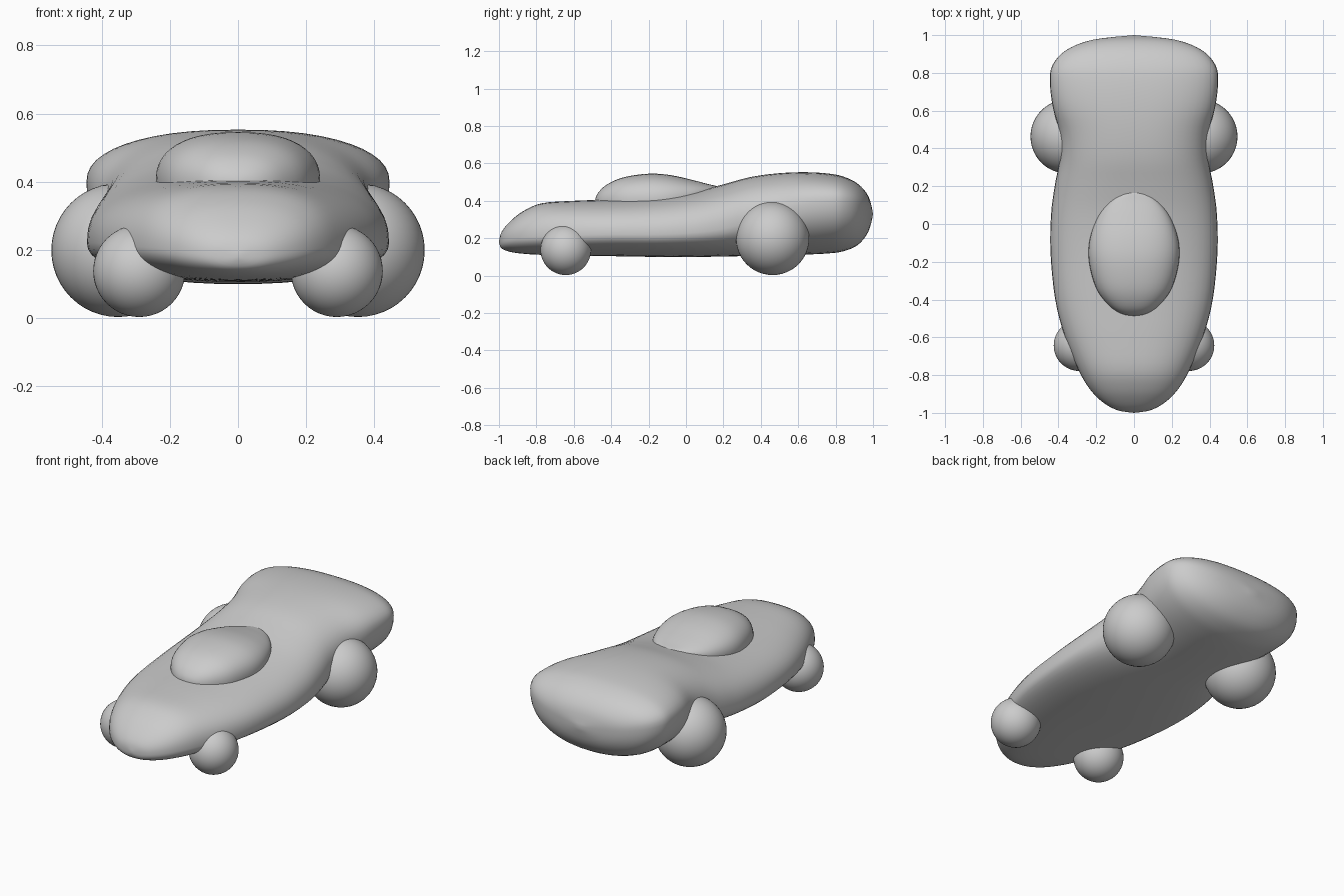
import bpy, bmesh, math

if "Cube" in bpy.data.objects:
    bpy.data.objects.remove(bpy.data.objects["Cube"])

grey = bpy.data.materials.new("plain grey")
grey.diffuse_color = (0.6, 0.6, 0.6, 1)
grey.use_nodes = True
grey.node_tree.nodes["Principled BSDF"].inputs["Base Color"].default_value = grey.diffuse_color


def smooth_rows(rows, steps):
    """Catmull-Rom interpolation of section rows."""
    out = []
    n = len(rows)
    for i in range(n - 1):
        p0, p1, p2, p3 = (rows[max(0, min(n - 1, i + k))] for k in (-1, 0, 1, 2))
        for s in range(steps):
            t = s / steps
            out.append([0.5 * (2 * b + (c - a) * t + (2 * a - 5 * b + 4 * c - d) * t * t
                               + (3 * b - a - 3 * c + d) * t ** 3)
                        for a, b, c, d in zip(p0, p1, p2, p3)])
    out.append(list(rows[-1]))
    return out


def finish(name, bm):
    bmesh.ops.recalc_face_normals(bm, faces=bm.faces)
    for f in bm.faces:
        f.smooth = True
    me = bpy.data.meshes.new(name)
    bm.to_mesh(me)
    bm.free()
    me.materials.append(grey)
    ob = bpy.data.objects.new(name, me)
    bpy.context.collection.objects.link(ob)
    return ob


def loft(name, rows, power_top, power_low, seg=48, steps=4):
    """Rows: y, half width, top z, widest z, bottom z. Ends close to a point."""
    bm = bmesh.new()
    rows = smooth_rows(rows, steps)
    rings = []
    for y, w, top, mid, low in rows[1:-1]:
        ring = []
        for k in range(seg):
            a = 2 * math.pi * k / seg
            c, s = math.cos(a), math.sin(a)
            e = 2 / (power_top if s >= 0 else power_low)
            h = top - mid if s >= 0 else mid - low
            ring.append(bm.verts.new((math.copysign(abs(c) ** e, c) * w, y,
                                      mid + math.copysign(abs(s) ** e, s) * h)))
        rings.append(ring)
    for r0, r1 in zip(rings, rings[1:]):
        for k in range(seg):
            j = (k + 1) % seg
            bm.faces.new((r0[k], r0[j], r1[j], r1[k]))
    for ring, row in ((rings[0], rows[0]), (rings[-1], rows[-1])):
        tip = bm.verts.new((0, row[0], row[3]))
        for k in range(seg):
            bm.faces.new((ring[k], ring[(k + 1) % seg], tip))
    return finish(name, bm)


# Body shell: pointed nose, pinched waist, wide raised tail
loft("body", [
    (-1.00, 0.00, 0.185, 0.18, 0.175),
    (-0.985, 0.09, 0.235, 0.185, 0.145),
    (-0.94, 0.17, 0.29, 0.195, 0.127),
    (-0.87, 0.237, 0.345, 0.205, 0.117),
    (-0.77, 0.295, 0.387, 0.21, 0.111),
    (-0.60, 0.365, 0.40, 0.215, 0.107),
    (-0.40, 0.417, 0.408, 0.22, 0.104),
    (-0.15, 0.442, 0.425, 0.22, 0.10),
    (0.05, 0.439, 0.452, 0.23, 0.10),
    (0.20, 0.42, 0.488, 0.25, 0.102),
    (0.34, 0.395, 0.526, 0.29, 0.105),
    (0.48, 0.395, 0.546, 0.34, 0.108),
    (0.62, 0.43, 0.553, 0.38, 0.112),
    (0.75, 0.445, 0.547, 0.395, 0.118),
    (0.84, 0.432, 0.53, 0.395, 0.13),
    (0.92, 0.36, 0.49, 0.38, 0.165),
    (0.975, 0.22, 0.425, 0.355, 0.235),
    (1.00, 0.00, 0.335, 0.33, 0.325),
], 2.4, 2.2)

# Canopy bubble, tapering into the rear deck
loft("canopy", [
    (-0.488, 0.00, 0.395, 0.385, 0.37),
    (-0.475, 0.067, 0.435, 0.388, 0.34),
    (-0.43, 0.134, 0.482, 0.392, 0.32),
    (-0.34, 0.20, 0.524, 0.396, 0.30),
    (-0.20, 0.238, 0.545, 0.40, 0.30),
    (-0.08, 0.234, 0.537, 0.408, 0.30),
    (0.04, 0.19, 0.510, 0.425, 0.32),
    (0.12, 0.125, 0.489, 0.448, 0.35),
    (0.16, 0.06, 0.480, 0.463, 0.40),
    (0.172, 0.00, 0.475, 0.47, 0.46),
], 2.4, 2.0)

# Ball wheels
for place, x, y, r in (("front", 0.29, -0.643, 0.135), ("rear", 0.352, 0.463, 0.196)):
    for side, sx in (("right", 1), ("left", -1)):
        bm = bmesh.new()
        bmesh.ops.create_uvsphere(bm, u_segments=48, v_segments=24, radius=r)
        bmesh.ops.translate(bm, verts=bm.verts, vec=(sx * x, y, r + 0.003))
        finish(f"{place}_{side}_wheel", bm)
